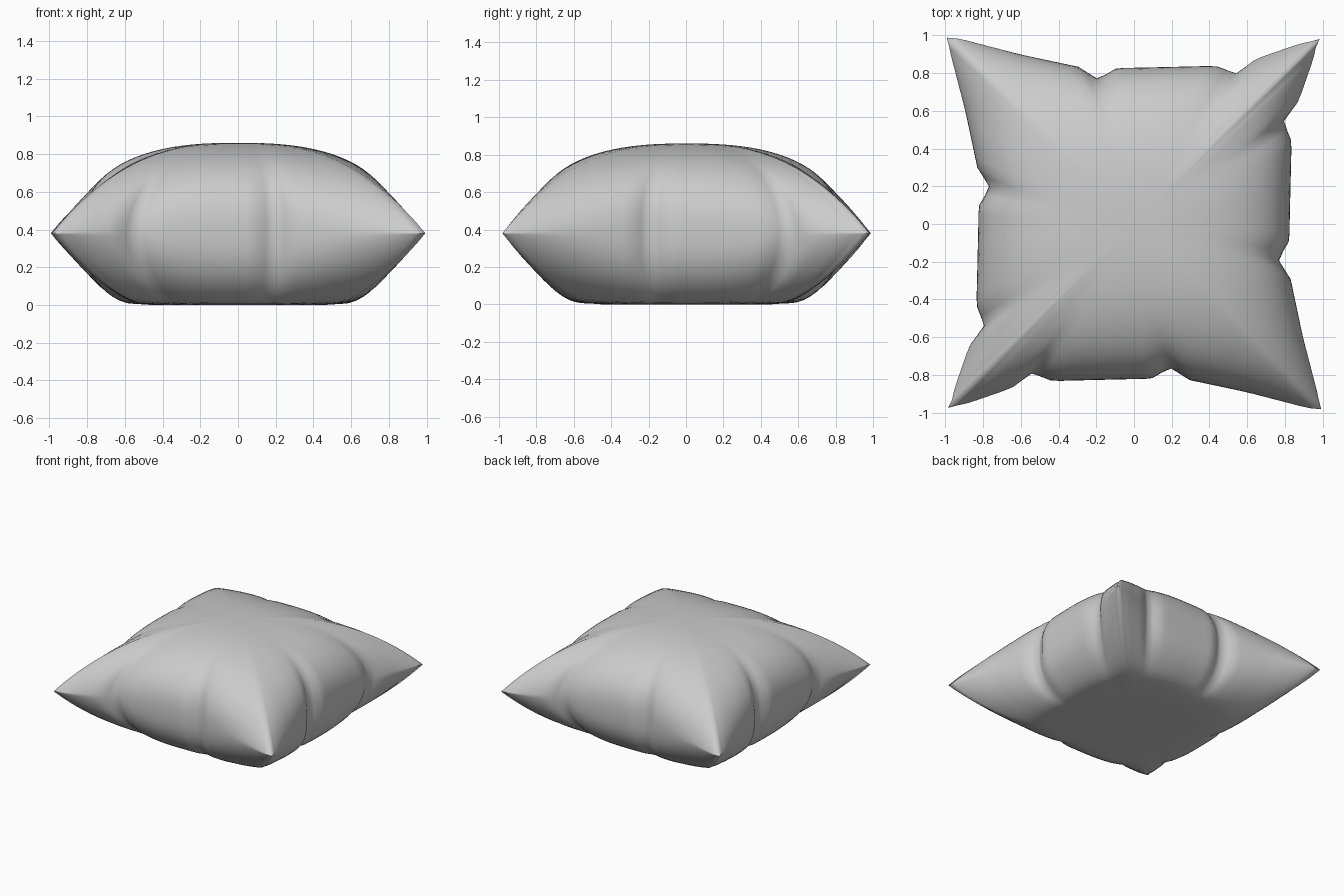
import bpy, bmesh, math

if "Cube" in bpy.data.objects:
    bpy.data.objects.remove(bpy.data.objects["Cube"])

# One seam edge (front side): x position, y position, without the puckers
EDGE = [(-.985, -.98), (-.87, -.95), (-.64, -.87), (-.42, -.835), (0, -.825),
        (.27, -.825), (.6, -.895), (.985, -.995)]
PUCKERS = [(-.54, .06, .11), (.19, .06, .10)]   # position, depth, half width
SEAM_Z, PUFF = .38, .48
STEPS, RINGS = 40, 22


def edge_y(x):
    for (x0, y0), (x1, y1) in zip(EDGE, EDGE[1:]):
        if x <= x1:
            return y0 + (y1 - y0) * (x - x0) / (x1 - x0)
    return EDGE[-1][1]


# Sample the edge as (x, y, pucker depth), then mirror it round the four sides
front = []
for i in range(STEPS + 1):
    x = -.985 + 1.97 * i / STEPS
    y = (edge_y(x - .03 if i > 1 else x) + edge_y(x) +
         edge_y(x + .03 if i < STEPS - 1 else x)) / 3
    d = sum(dep * max(0, 1 - abs(x - c) / w) for c, dep, w in PUCKERS)
    front.append((x, y, d, 0, 1))
right = [(-y, -x, d, -1, 0) for x, y, d, _, _ in reversed(front)]
half = front[:-1] + right[:-1]
outline = half + [(-x, -y, d, -nx, -ny) for x, y, d, nx, ny in half]

bm = bmesh.new()


def surface_point(p, s, side):
    x, y, d, nx, ny = p
    c = min(abs(x), abs(y)) / max(abs(x), abs(y))
    h = PUFF * max(0, 1 - s ** 2.5) ** (.4 + .6 * c ** 3)
    z = SEAM_Z + side * h
    if side < 0:                       # bottom settles flat on the ground
        z = .5 * (z + math.sqrt(z * z + .0006)) if z > -.05 else 0
    k = d * s ** 4
    return (x * s + nx * k, y * s + ny * k + .003, max(0, z))


# Top and bottom panels share the seam ring
n = len(outline)
seam = [bm.verts.new(surface_point(p, 1, 1)) for p in outline]
for side in (1, -1):
    outer = seam
    for r in range(RINGS - 1, 0, -1):
        s = math.sin(r / RINGS * math.pi / 2)
        ring = [bm.verts.new(surface_point(p, s, side)) for p in outline]
        for i in range(n):
            j = (i + 1) % n
            bm.faces.new((outer[i], outer[j], ring[j], ring[i]))
        outer = ring
    mid = bm.verts.new((0, 0, SEAM_Z + PUFF if side > 0 else 0))
    for i in range(n):
        bm.faces.new((outer[i], outer[(i + 1) % n], mid))

bmesh.ops.recalc_face_normals(bm, faces=bm.faces)
mesh = bpy.data.meshes.new("pillow")
bm.to_mesh(mesh)
bm.free()
pillow = bpy.data.objects.new("pillow", mesh)
bpy.context.collection.objects.link(pillow)
for f in mesh.polygons:
    f.use_smooth = True
